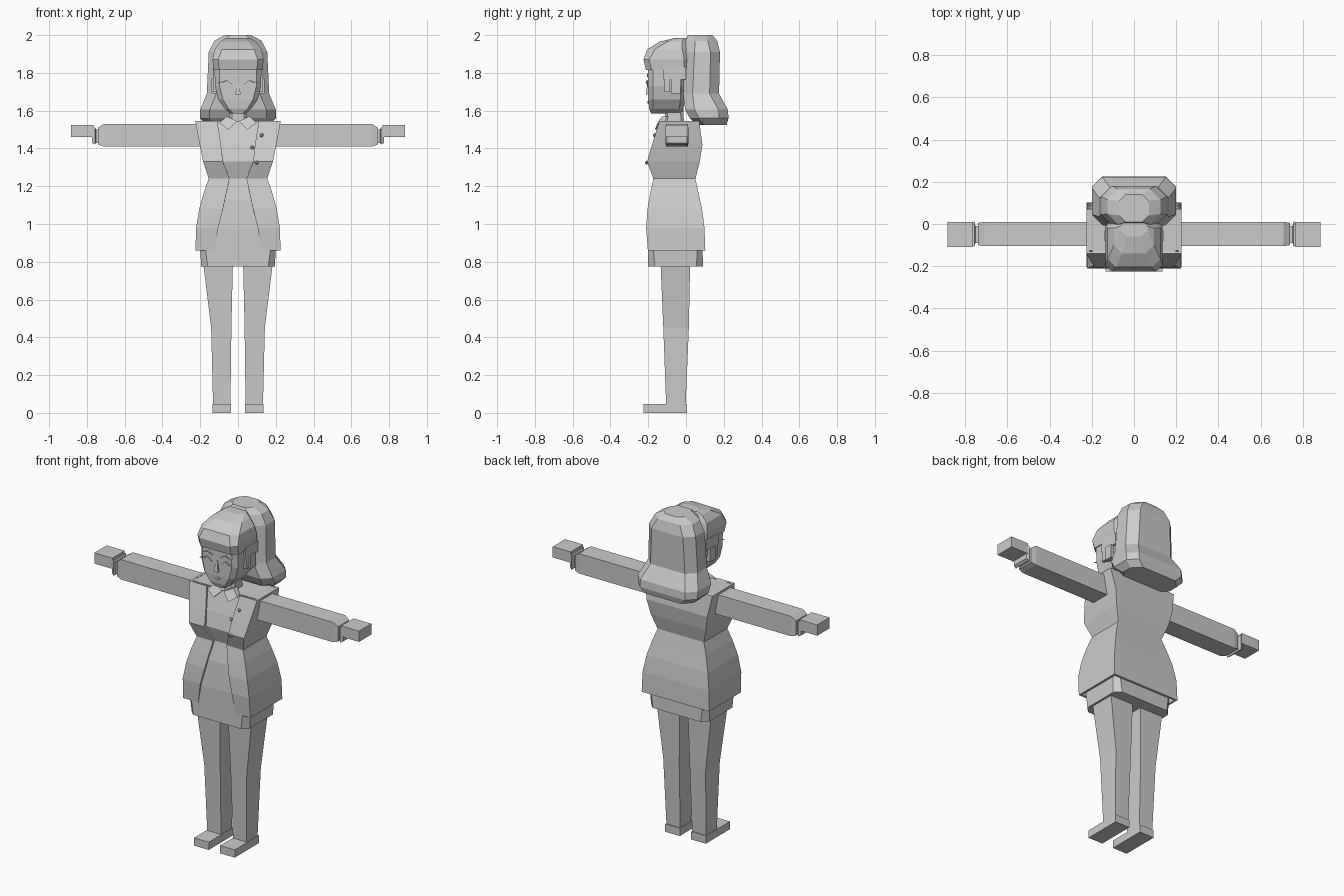
import bpy, bmesh
from mathutils import Vector

grey = bpy.data.materials.new("plain grey")
grey.diffuse_color = (0.6, 0.6, 0.6, 1)


def make(name, bm):
    bmesh.ops.recalc_face_normals(bm, faces=bm.faces)
    me = bpy.data.meshes.new(name)
    bm.to_mesh(me)
    bm.free()
    ob = bpy.data.objects.new(name, me)
    me.materials.append(grey)
    bpy.context.collection.objects.link(ob)
    return ob


def skin(name, rings, closed=True):
    """Join equal-length rings of points with quads, cap if closed."""
    bm = bmesh.new()
    vs = [[bm.verts.new(p) for p in r] for r in rings]
    n = len(vs[0])
    for a, b in zip(vs, vs[1:]):
        for i in range(n if closed else n - 1):
            j = (i + 1) % n
            bm.faces.new((a[i], a[j], b[j], b[i]))
    if closed:
        bm.faces.new(vs[0])
        bm.faces.new(vs[-1])
    return make(name, bm)


def section(z, x0, x1, y0, y1, c=0):
    """Rectangle, or octagon when the corner cut c is above zero."""
    if c == 0:
        return [(x0, y0, z), (x1, y0, z), (x1, y1, z), (x0, y1, z)]
    return [(x0 + c, y0, z), (x1 - c, y0, z), (x1, y0 + c, z), (x1, y1 - c, z),
            (x1 - c, y1, z), (x0 + c, y1, z), (x0, y1 - c, z), (x0, y0 + c, z)]


def loft(name, rows):
    """rows: z, half width, y front, y back, corner cut"""
    return skin(name, [section(z, -h, h, a, b, c) for z, h, a, b, c in rows])


def box(name, x0, x1, y0, y1, z0, z1):
    return skin(name, [section(z0, x0, x1, y0, y1), section(z1, x0, x1, y0, y1)])


def plate(name, pts, depth):
    """Flat front-facing polygon thickened towards the back."""
    return skin(name, [pts, [Vector(p) + Vector((0, depth, 0)) for p in pts]])


# Blouse and skirt under the coat
loft("blouse_and_skirt", [
    (0.775, 0.195, -0.20, 0.09, 0.035), (0.97, 0.205, -0.20, 0.085, 0.02),
    (1.13, 0.175, -0.185, 0.06, 0.015), (1.24, 0.14, -0.16, 0.035, 0.015),
    (1.33, 0.17, -0.19, 0.06, 0.015), (1.42, 0.185, -0.17, 0.07, 0.015),
    (1.54, 0.21, -0.13, 0.055, 0.015)])

# Open coat: z, inner front edge, half width, y front, y back
coat_rows = [(0.86, 0.125, 0.225, -0.202, 0.102), (0.98, 0.105, 0.222, -0.211, 0.098),
             (1.08, 0.08, 0.205, -0.204, 0.085), (1.17, 0.06, 0.18, -0.188, 0.065),
             (1.24, 0.045, 0.155, -0.173, 0.05), (1.33, 0.08, 0.185, -0.206, 0.073),
             (1.42, 0.09, 0.203, -0.18, 0.087), (1.545, 0.11, 0.226, -0.141, 0.07)]
coat = skin("coat", [[(-i, a, z), (-h, a, z), (-h, b, z), (h, b, z), (h, a, z), (i, a, z)]
                     for z, i, h, a, b in coat_rows], closed=False)
bm = bmesh.new()
bm.from_mesh(coat.data)
c = Vector((0, -0.05, 0))
f = max(bm.faces, key=lambda q: q.calc_center_median().y)
if f.normal.y < 0:
    bmesh.ops.reverse_faces(bm, faces=bm.faces)
bm.to_mesh(coat.data)
bm.free()
sol = coat.modifiers.new("thickness", 'SOLIDIFY')
sol.thickness = 0.018
sol.offset = -1
box("shoulder_top", -0.222, 0.222, -0.125, 0.066, 1.53, 1.544)

# Neck
loft("neck", [(1.52, 0.05, -0.115, -0.01, 0.015), (1.62, 0.045, -0.11, -0.015, 0.015)])

# Head with a narrow chin
loft("head", [(1.585, 0.04, -0.185, -0.02, 0.015), (1.61, 0.07, -0.195, -0.015, 0.02),
              (1.66, 0.105, -0.20, -0.005, 0.025), (1.73, 0.122, -0.20, 0.0, 0.025),
              (1.86, 0.125, -0.20, 0.01, 0.025)])

# Front hair and fringe
loft("front_hair", [(1.815, 0.13, -0.212, 0.02, 0.03), (1.87, 0.135, -0.225, 0.02, 0.03),
                    (1.925, 0.125, -0.205, 0.02, 0.04), (1.965, 0.095, -0.14, 0.02, 0.04),
                    (1.985, 0.065, -0.06, 0.02, 0.03)])

# Back hair with a flared hem
loft("back_hair", [(1.525, 0.165, 0.055, 0.215, 0.05), (1.56, 0.20, 0.02, 0.225, 0.05),
                   (1.605, 0.20, -0.005, 0.222, 0.05), (1.69, 0.165, -0.015, 0.175, 0.05),
                   (1.91, 0.155, -0.005, 0.18, 0.05), (1.97, 0.125, -0.002, 0.165, 0.05),
                   (2.0, 0.07, 0.01, 0.14, 0.03)])

# Nose and mouth
skin("nose", [section(1.685, -0.014, 0.014, -0.213, -0.19), section(1.75, -0.005, 0.005, -0.203, -0.19)])
plate("mouth", [(-0.022, -0.204, 1.645), (0, -0.204, 1.637), (0.022, -0.204, 1.645), (0, -0.204, 1.652)], 0.008)

for s, side in ((-1, "left"), (1, "right")):
    # Side locks and ears
    for part, y0, y1, z0, w in (("temple_hair", -0.12, 0.0, 1.765, 0.133),
                                ("side_lock", -0.115, -0.085, 1.70, 0.133),
                                ("ear", -0.08, -0.03, 1.69, 0.14)):
        top = 1.77 if part == "ear" else 1.83
        x = sorted((s * 0.11, s * w))
        box(f"{part}_{side}", x[0], x[1], y0, y1, z0, top)
    # Brows, lashes and eyes
    plate(f"brow_{side}", [(s * 0.025, -0.207, 1.778), (s * 0.06, -0.207, 1.79),
                           (s * 0.093, -0.207, 1.78), (s * 0.06, -0.207, 1.797)], 0.009)
    plate(f"lash_{side}", [(s * 0.03, -0.208, 1.738), (s * 0.06, -0.208, 1.752),
                           (s * 0.108, -0.215, 1.747), (s * 0.06, -0.208, 1.762)], 0.009)
    plate(f"eye_{side}", [(s * 0.035, -0.203, 1.74), (s * 0.06, -0.203, 1.727),
                          (s * 0.085, -0.203, 1.74), (s * 0.06, -0.203, 1.752)], 0.008)
    # Collar wings
    plate(f"collar_{side}", [(s * 0.005, -0.145, 1.545), (s * 0.06, -0.125, 1.57),
                             (s * 0.10, -0.15, 1.535), (s * 0.05, -0.165, 1.50)], 0.03)
    # Sleeve, cuff and hand: x, y front, y back, z low, z high
    for part, rows in (
            ("sleeve", [(0.19, -0.105, 0.01, 1.41, 1.53), (0.71, -0.105, 0.01, 1.41, 1.53),
                        (0.74, -0.10, 0.005, 1.42, 1.51)]),
            ("cuff", [(0.735, -0.088, -0.008, 1.43, 1.50), (0.752, -0.09, -0.01, 1.43, 1.50),
                      (0.757, -0.108, 0.012, 1.42, 1.512), (0.774, -0.10, 0.005, 1.43, 1.512)]),
            ("hand", [(0.765, -0.108, 0.01, 1.46, 1.525), (0.885, -0.108, 0.01, 1.46, 1.525)])):
        skin(f"{part}_{side}", [[(s * x, a, l), (s * x, b, l), (s * x, b, h), (s * x, a, h)]
                                for x, a, b, l, h in rows])
    # Leg: z, inner x, outer x, y front, y back
    skin(f"leg_{side}", [section(z, s * i, s * o, a, b) for z, i, o, a, b in (
        (0.04, 0.04, 0.132, -0.105, -0.002), (0.45, 0.035, 0.142, -0.12, 0.015),
        (0.80, 0.027, 0.185, -0.135, 0.022))])
    # Shoe
    x = sorted((s * 0.038, s * 0.136))
    box(f"shoe_{side}", x[0], x[1], -0.225, 0.005, 0.0, 0.047)

# Coat buttons
for k, (x, y, z) in enumerate(((0.125, -0.165, 1.47), (0.075, -0.172, 1.405), (0.10, -0.207, 1.325))):
    bm = bmesh.new()
    bmesh.ops.create_icosphere(bm, subdivisions=1, radius=0.011)
    bmesh.ops.translate(bm, verts=bm.verts, vec=(x, y, z))
    make(f"button_{k}", bm)
